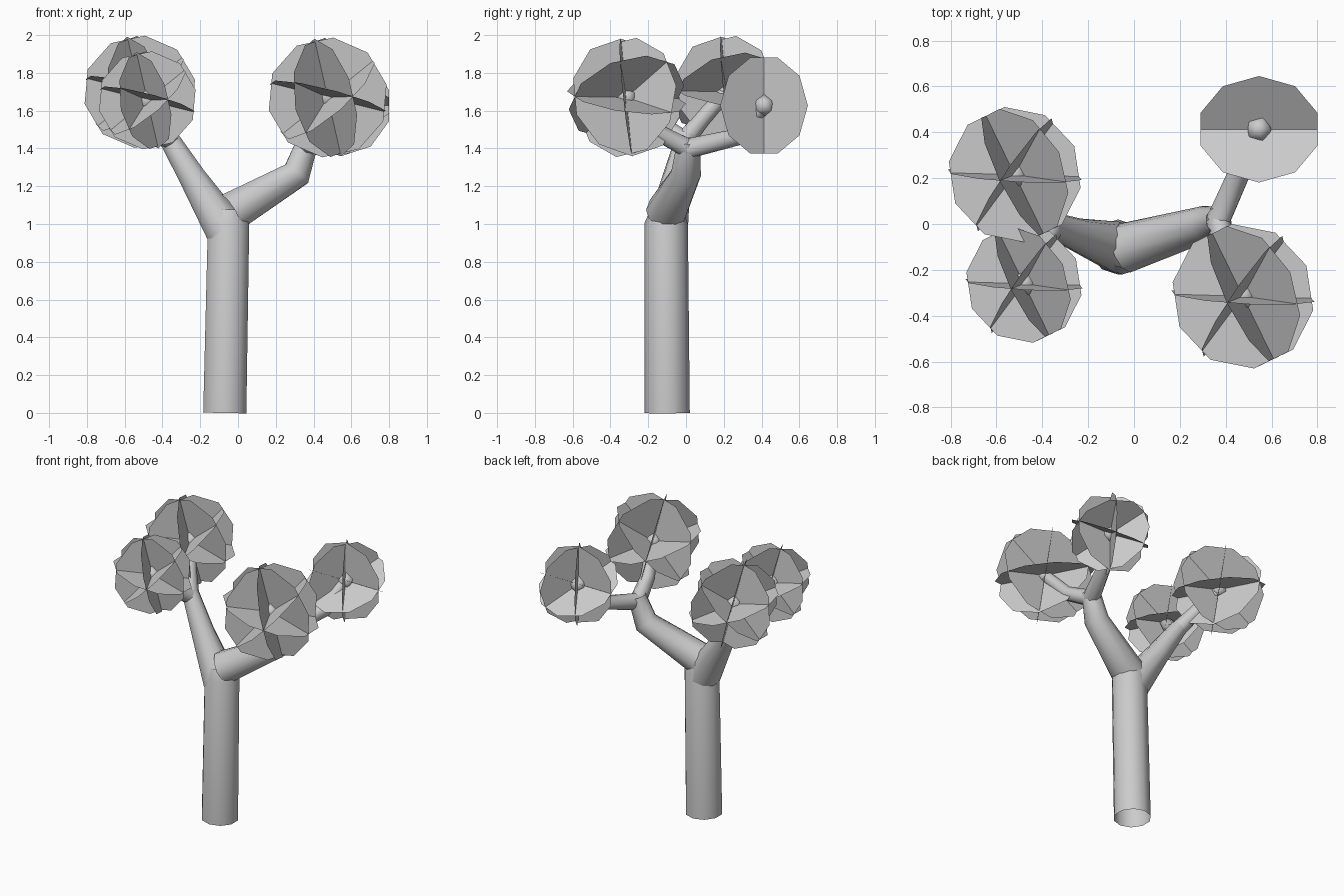
import bpy, bmesh
from math import sin, cos, pi, radians
from mathutils import Vector, Matrix

if "Cube" in bpy.data.objects:
    bpy.data.objects.remove(bpy.data.objects["Cube"])


def finish(name, bm, smooth=True):
    mesh = bpy.data.meshes.new(name)
    bm.to_mesh(mesh)
    bm.free()
    for p in mesh.polygons:
        p.use_smooth = smooth
    ob = bpy.data.objects.new(name, mesh)
    bpy.context.collection.objects.link(ob)
    return ob


def tube(name, path, sides=10):
    """Open tapered tube through (x, y, z, radius) points."""
    bm = bmesh.new()
    pts = [Vector(p[:3]) for p in path]
    rings = []
    for i, p in enumerate(pts):
        d = Vector()
        if i > 0:
            d += (p - pts[i - 1]).normalized()
        if i < len(pts) - 1:
            d += (pts[i + 1] - p).normalized()
        d.normalize()
        u = Vector((0, 1, 0))
        u = (u - d * u.dot(d)).normalized()
        v = d.cross(u)
        r = path[i][3]
        rings.append([bm.verts.new(p + (u * cos(2 * pi * k / sides) + v * sin(2 * pi * k / sides)) * r)
                      for k in range(sides)])
    for a, b in zip(rings, rings[1:]):
        for k in range(sides):
            n = (k + 1) % sides
            bm.faces.new((a[k], a[n], b[n], b[k]))
    return finish(name, bm)


def leaf_cluster(name, centre, r, rot):
    """Ten-sided discs fanned around the local x axis and the local z axis."""
    bm = bmesh.new()
    upright = Matrix.Rotation(radians(90), 3, 'X')      # disc in the xz plane
    swap = Matrix.Rotation(radians(90), 3, 'Y')         # puts a corner on the z axis
    turns = [upright]
    for a in (60, -60):
        turns.append(Matrix.Rotation(radians(a), 3, 'X') @ upright)
        turns.append(Matrix.Rotation(radians(a), 3, 'Z') @ swap @ upright)
    for m in turns:
        mat = Matrix.Translation(centre) @ (rot @ m).to_4x4()
        bmesh.ops.create_circle(bm, cap_ends=True, segments=10, radius=r, matrix=mat)
    return finish(name, bm, False)


def branch_tip(name, centre, r):
    bm = bmesh.new()
    bmesh.ops.create_icosphere(bm, subdivisions=1, radius=r, matrix=Matrix.Translation(centre))
    return finish(name, bm)


# trunk and the two main limbs
tube("trunk", [(-.07, -.1, 0, .12), (-.05, -.105, 1.0, .115), (-.05, -.1, 1.07, .09)])
tube("left_limb", [(-.06, -.105, .96, .115), (-.24, -.05, 1.245, .075), (-.37, 0, 1.46, .055)])
tube("right_limb", [(-.04, -.105, 1.06, .11), (.31, 0, 1.265, .08), (.37, .015, 1.44, .06)])

# shared tilt of three clusters; the fourth stays upright
c = Vector((-.22, -.09, .97)).normalized()
b = Vector((.9, .44, 0))
b = (b - c * b.dot(c)).normalized()
a = b.cross(c)
tilted = Matrix((a, b, c)).transposed()
upright_rot = Matrix.Identity(3)

left_fork, right_fork = (-.36, -.01, 1.44), (.365, .012, 1.40)
clusters = [
    ("back_left", (-.52, .215, 1.70), .30, tilted, left_fork, (-.43, .08, 1.55)),
    ("front_left", (-.48, -.26, 1.655), .262, tilted, left_fork, (-.42, -.12, 1.52)),
    ("front_right", (.475, -.315, 1.67), .32, tilted, right_fork, (.41, -.16, 1.49)),
    ("back_right", (.545, .413, 1.627), .268, upright_rot, right_fork, (.48, .27, 1.46)),
]

# twigs, rounded tips and leaf clusters
for name, pos, r, rot, fork, mid in clusters:
    tube(name + "_twig", [(*fork, .055), (*mid, .047), (*pos, .04)], 8)
    branch_tip(name + "_tip", pos, .06)
    leaf_cluster(name + "_leaves", pos, r, rot)
